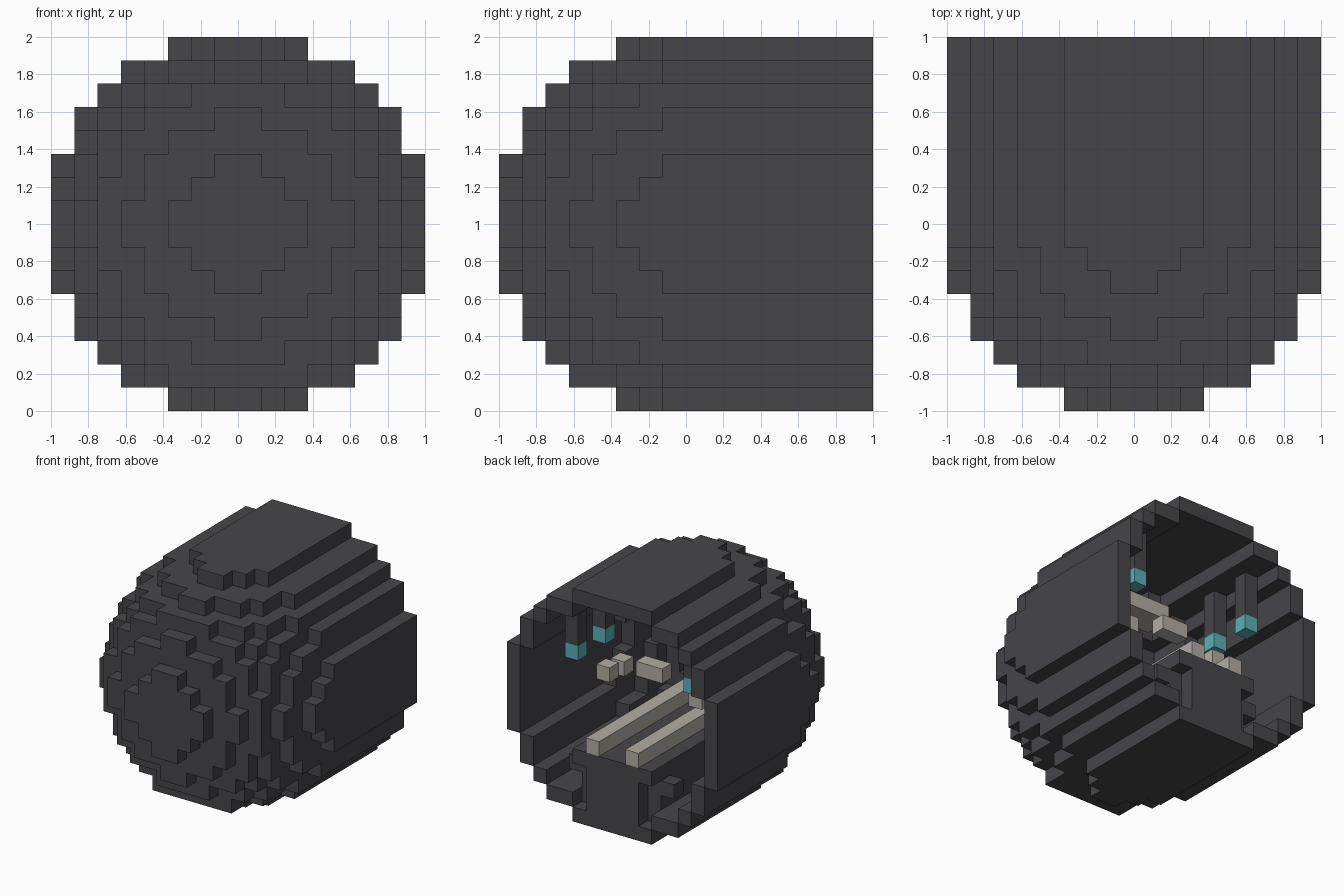
import bpy, bmesh
from mathutils import Vector

U = 0.125          # block size
R = 8              # outer radius in blocks

if "Cube" in bpy.data.objects:
    bpy.data.objects.remove(bpy.data.objects["Cube"], do_unlink=True)


def material(name, colour):
    m = bpy.data.materials.new(name)
    m.use_nodes = True
    m.diffuse_color = (*colour, 1)
    bsdf = m.node_tree.nodes["Principled BSDF"]
    bsdf.inputs["Base Color"].default_value = (*colour, 1)
    bsdf.inputs["Roughness"].default_value = 0.8
    return m


DARK = material("dark stone", (0.061, 0.059, 0.066))
BONE = material("pale bone", (0.45, 0.42, 0.37))
TEAL = material("teal glow", (0.10, 0.44, 0.46))


def finish(name, bm, mat):
    mesh = bpy.data.meshes.new(name)
    bm.to_mesh(mesh)
    bm.free()
    mesh.materials.append(mat)
    ob = bpy.data.objects.new(name, mesh)
    bpy.context.collection.objects.link(ob)
    return ob


def box(name, lo, hi, mat, mirror=False):
    """Box between two corners in block units, z measured from the ground."""
    for side in ((1, -1) if mirror else (1,)):
        bm = bmesh.new()
        bmesh.ops.create_cube(bm, size=1)
        for v in bm.verts:
            p = [(a + b) / 2 + c * (b - a) for a, b, c in zip(lo, hi, v.co)]
            v.co = Vector((p[0] * side, p[1], p[2])) * U
        bmesh.ops.recalc_face_normals(bm, faces=bm.faces)
        label = name if not mirror else ("left_" if side > 0 else "right_") + name
        finish(label, bm, mat)


# Shell: stepped half ball at the front, extruded to an open back
def solid(c):
    x, y, z = (i + 0.5 for i in c)
    y = min(y, -0.5)
    return x * x + y * y + z * z < R * R


DIRS = [Vector(d) for d in ((1, 0, 0), (-1, 0, 0), (0, 1, 0),
                            (0, -1, 0), (0, 0, 1), (0, 0, -1))]


def step(c, d):
    return tuple(int(a + b) for a, b in zip(c, d))


span = range(-R, R)
ball = {(x, y, z) for x in span for y in span for z in span if solid((x, y, z))}
shell = {c for c in ball if not all(solid(step(c, d)) for d in DIRS)}

bm = bmesh.new()
corners = {}


def corner(p):
    key = tuple(round(a) for a in p)
    if key not in corners:
        corners[key] = bm.verts.new(Vector((key[0], key[1], key[2] + R)) * U)
    return corners[key]


for c in sorted(shell):
    mid = Vector(c) + Vector((0.5, 0.5, 0.5))
    for d in DIRS:
        if step(c, d) in shell:
            continue
        u = Vector((d.y, d.z, d.x))
        v = d.cross(u)
        ring = [(-1, -1), (1, -1), (1, 1), (-1, 1)]
        bm.faces.new([corner(mid + (d + u * a + v * b) / 2) for a, b in ring])
finish("shell", bm, DARK)

# Track bed with notched rear corners and side studs
box("bed_core", (-2, -5, 1), (2, 8, 4), DARK)
box("bed_top", (-3, -5, 4), (3, 8, 5), DARK)
box("bed_flank", (2, -5, 1), (3, 7, 4), DARK, True)
box("bed_stud", (3, 6, 3), (4, 7, 4), DARK, True)

# Rails
box("rail", (1, -5, 5), (2, 8, 6), BONE, True)

# Hanging lanterns
for place, y in (("rear", 5), ("middle", 2)):
    box(place + "_lantern_stalk", (4, y, 11), (5, y + 1, 14), DARK, True)
    box(place + "_lantern", (4, y, 10), (5, y + 1, 11), TEAL, True)

# Pale blocks in the chamber
box("centre_block", (-1, 3, 9), (1, 4, 10), BONE)
box("upper_beam", (-2, -1, 12), (2, 1, 13), BONE)
box("near_block", (3, 3, 8), (4, 4, 9), BONE, True)
box("far_block", (4, 0, 7), (5, 1, 8), BONE, True)
